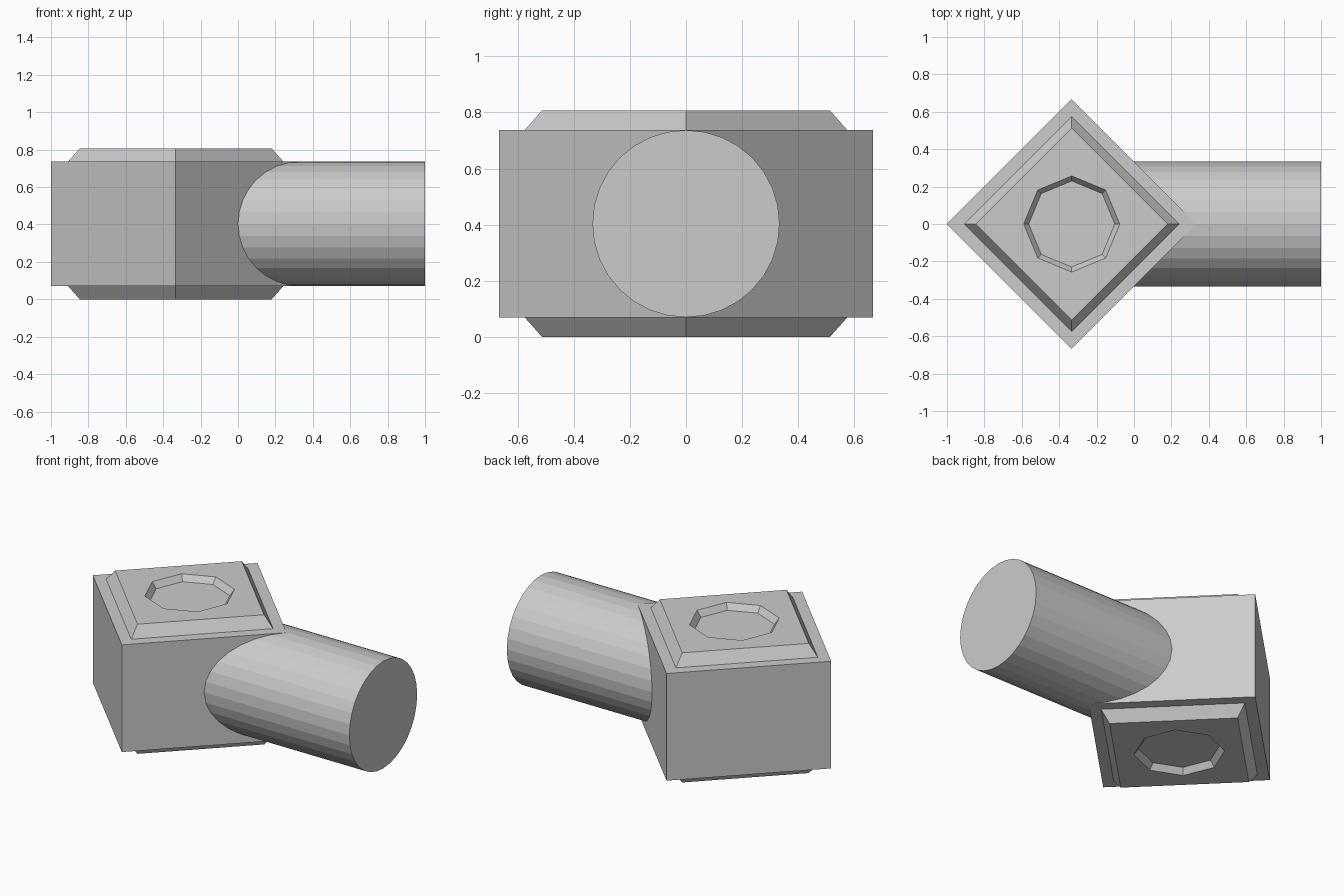
import bpy, bmesh
from math import cos, sin, pi

if "Cube" in bpy.data.objects:
    bpy.data.objects.remove(bpy.data.objects["Cube"])

CX, CZ = -0.333, 0.4035   # centre of the block, mid height
HALF = 0.3335             # half height of block, radius of arm


def ring(bm, n, r, z):
    return [bm.verts.new((r * cos(2 * pi * i / n), r * sin(2 * pi * i / n), z))
            for i in range(n)]


def bridge(bm, a, b):
    n = len(a)
    for i in range(n):
        j = (i + 1) % n
        bm.faces.new((a[i], a[j], b[j], b[i]))


def make_object(name, bm, location):
    mesh = bpy.data.meshes.new(name)
    bm.to_mesh(mesh)
    bm.free()
    obj = bpy.data.objects.new(name, mesh)
    obj.location = location
    bpy.context.collection.objects.link(obj)
    return obj


# Square block, turned 45 degrees
bm = bmesh.new()
low, high = ring(bm, 4, 0.667, -HALF), ring(bm, 4, 0.667, HALF)
bridge(bm, low, high)
bm.faces.new(high)
bm.faces.new(low[::-1])
make_object("block", bm, (CX, 0, CZ))

# Bevelled pad with an octagonal recess, mirrored to the underside
bm = bmesh.new()
base = ring(bm, 4, 0.575, HALF)
top = ring(bm, 4, 0.513, CZ)
rim = ring(bm, 8, 0.257, CZ)
floor = ring(bm, 8, 0.230, CZ - 0.037)
bridge(bm, base, top)
for i in range(4):
    bm.faces.new((top[i], top[(i + 1) % 4], rim[(2 * i + 2) % 8],
                  rim[2 * i + 1], rim[2 * i]))
bridge(bm, rim, floor)
bm.faces.new(floor)
pads = make_object("recessed_pads", bm, (CX, 0, CZ))
mirror = pads.modifiers.new("underside", 'MIRROR')
mirror.use_axis = (False, False, True)
mirror.use_clip = False

# Round arm running out of the block
start, end = -0.01, 1.0
bpy.ops.mesh.primitive_cylinder_add(vertices=32, radius=HALF, depth=end - start,
                                    location=((start + end) / 2, 0, CZ),
                                    rotation=(0, pi / 2, 0))
bpy.context.object.name = "round_arm"
